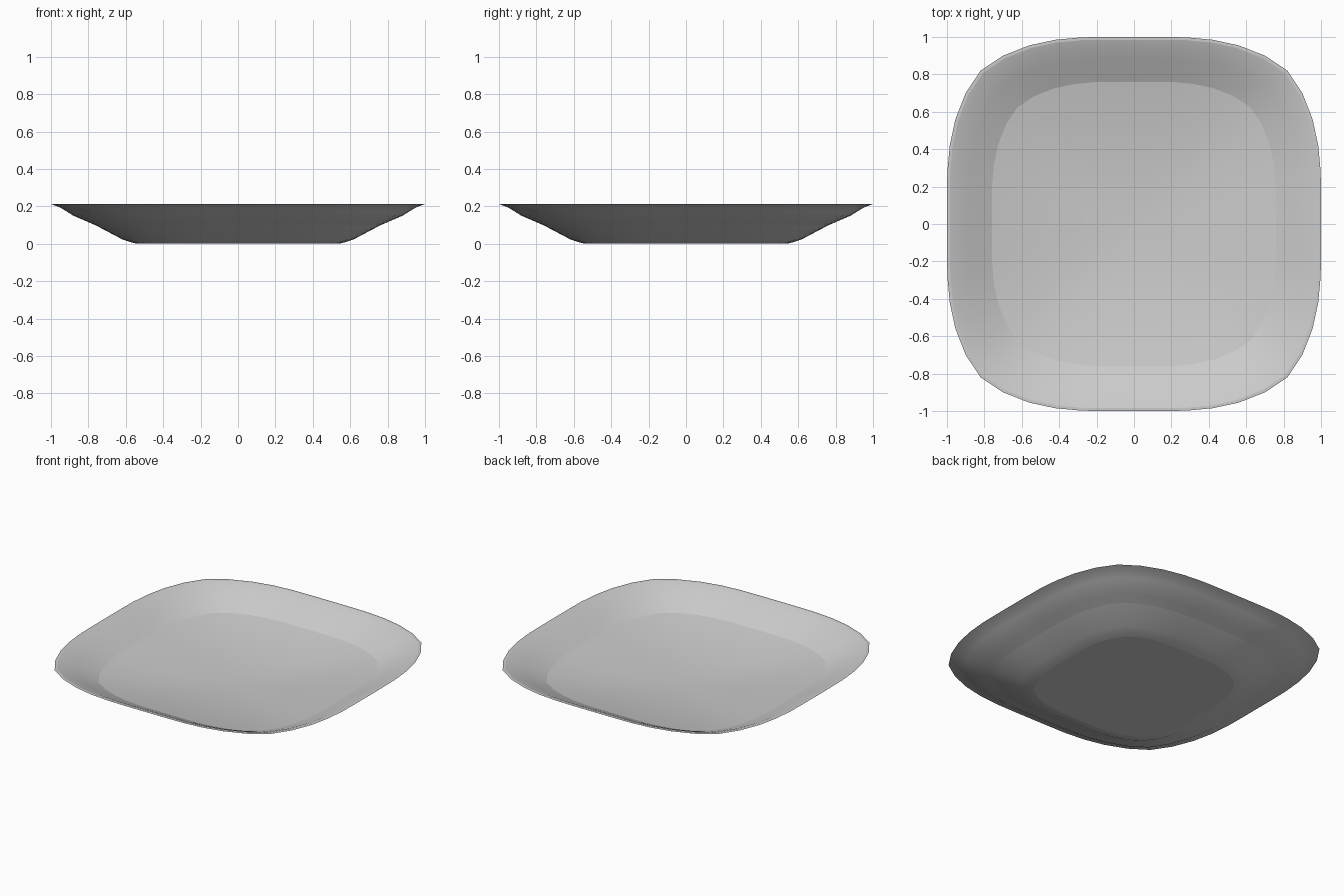
import bpy, bmesh

if "Cube" in bpy.data.objects:
    bpy.data.objects.remove(bpy.data.objects["Cube"])

# Rounded-square outline: one eighth, mirrored to the full loop
eighth = [(1, 0), (1, .14), (.998, .28), (.985, .42), (.955, .56), (.9, .7), (.82, .82)]
quarter = eighth + [(y, x) for x, y in eighth[-2:0:-1]]
outline = []
px = quarter
for _ in range(4):
    outline += px
    px = [(-y, x) for x, y in px]
N = len(outline)

# Profile (scale, height) from underside centre, over the rim, to inside centre
outer = [(.3, 0), (.54, 0), (.565, .006), (.62, .024), (.76, .098),
         (.82, .124), (.88, .15), (.92, .175), (.955, .196), (1, .212)]
wall = [(.985, .212), (.95, .2), (.88, .166), (.82, .136), (.76, .107)]
floor = [(r, .032 + .075 * (r / .76) ** 2) for r in (.66, .55, .44, .33, .22, .11)]
profile = outer + wall + floor
sharp = {1, 4, 9, 10, 14}

bm = bmesh.new()
rings = [[bm.verts.new((x * r, y * r, z)) for x, y in outline] for r, z in profile]
for a, b in zip(rings, rings[1:]):
    for i in range(N):
        j = (i + 1) % N
        bm.faces.new((a[i], a[j], b[j], b[i]))

# Close the underside and the centre of the floor
for ring, z in ((rings[0], 0), (rings[-1], .032)):
    c = bm.verts.new((0, 0, z))
    for i in range(N):
        bm.faces.new((ring[i], ring[(i + 1) % N], c))
bmesh.ops.recalc_face_normals(bm, faces=bm.faces)

# Smooth shading with creases on the foot, rim and floor edge
for f in bm.faces:
    f.smooth = True
for k in sharp:
    for i in range(N):
        bm.edges.get((rings[k][i], rings[k][(i + 1) % N])).smooth = False

mesh = bpy.data.meshes.new("square_dish")
bm.to_mesh(mesh)
bm.free()
bpy.context.collection.objects.link(bpy.data.objects.new("square_dish", mesh))
